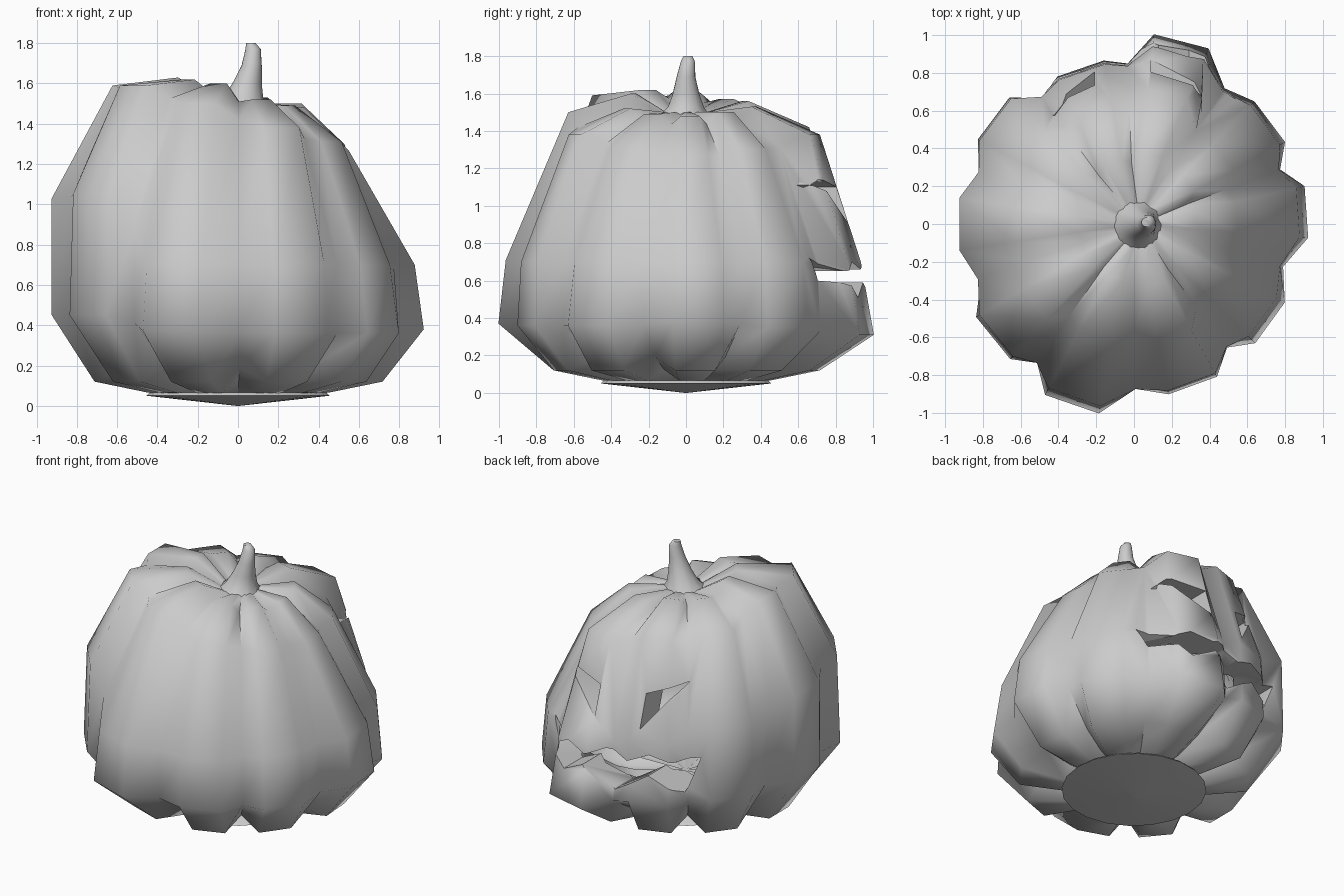
import bpy, bmesh
from math import sin, cos, radians, pi

if "Cube" in bpy.data.objects:
    bpy.data.objects.remove(bpy.data.objects["Cube"])

# Lobes: angle, then (radius, height) at belly, shoulder, crown edge, crown top
LOBES = [
    (4, .925, .38, .88, .70, .55, 1.27, .33, 1.48),
    (37, .91, .35, .88, .70, .60, 1.30, .36, 1.50),
    (75.5, 1.01, .31, .94, .70, .72, 1.38, .38, 1.53),
    (109, .88, .38, .86, .80, .67, 1.42, .34, 1.56),
    (143, .94, .44, .93, .93, .68, 1.47, .36, 1.57),
    (180, .935, .45, .935, 1.03, .63, 1.59, .30, 1.63),
    (219, .97, .45, .95, 1.05, .68, 1.59, .32, 1.62),
    (251, 1.02, .37, .98, .71, .64, 1.50, .30, 1.60),
    (290, .92, .36, .90, .70, .64, 1.38, .34, 1.52),
    (324, .90, .36, .85, .70, .58, 1.31, .32, 1.49),
]


def stations(lobe):
    v = lobe[1:]
    return [(.45, .065), (.72, .12)] + [(v[i], v[i + 1]) for i in (0, 2, 4, 6)] + [(.12, 1.50)]


def columns():
    """Two ridge columns per lobe followed by the groove to the next lobe."""
    cols = []
    for i, lobe in enumerate(LOBES):
        nxt = LOBES[(i + 1) % len(LOBES)]
        pts = stations(lobe)
        for off in (-8.5, 8.5):
            cols.append((lobe[0] + off, pts))
        end = nxt[0] + (360 if nxt[0] < lobe[0] else 0)
        depth = [.95, .83, .90, .93, .90, .90, .95]
        drop = [-.06, -.07, 0, 0, .02, .05, .01]
        groove = [((a[0] + b[0]) / 2 * d, (a[1] + b[1]) / 2 - h)
                  for a, b, d, h in zip(pts, stations(nxt), depth, drop)]
        cols.append(((lobe[0] + end) / 2, groove))
    return cols


def add_shell(bm, scale, flip):
    def place(x, y, z):
        return bm.verts.new((x * scale, y * scale, .85 + (z - .85) * scale))
    cols = columns()
    grid = []
    for a, pts in cols:
        t = radians(a)
        col = []
        for k, (r, z) in enumerate(pts):
            shift = .02 if k == 6 else 0
            col.append(place(r * cos(t) + shift, r * sin(t), z))
        grid.append(col)
    bottom, top = place(0, 0, .05), place(.02, 0, 1.49)
    faces = []
    for i, a in enumerate(grid):
        b = grid[(i + 1) % len(grid)]
        for k in range(len(a) - 1):
            faces.append((a[k], b[k], b[k + 1], a[k + 1]))
        faces.append((bottom, b[0], a[0]))
        faces.append((top, a[-1], b[-1]))
    for f in faces:
        bm.faces.new(f[::-1] if flip else f)


def to_object(bm, name):
    me = bpy.data.meshes.new(name)
    bm.to_mesh(me)
    bm.free()
    ob = bpy.data.objects.new(name, me)
    bpy.context.collection.objects.link(ob)
    return ob


def smooth(ob, angle):
    bpy.ops.object.select_all(action='DESELECT')
    ob.select_set(True)
    bpy.context.view_layer.objects.active = ob
    for m in list(ob.modifiers):
        bpy.ops.object.modifier_apply(modifier=m.name)
    bpy.ops.object.shade_smooth_by_angle(angle=radians(angle))


# Thick-walled hollow body
bm = bmesh.new()
add_shell(bm, 1.0, False)
add_shell(bm, .78, True)
body = to_object(bm, "pumpkin_body")

# Carved face openings on the +y side, outlines in x and z
EYE_LEFT = [(-.43, 1.17), (-.21, 1.09), (-.21, .87)]
EYE_RIGHT = [(.36, 1.11), (.33, 1.14), (.09, 1.10), (.09, .90)]
MOUTH = [(-.58, .72), (-.47, .46), (-.28, .57), (-.05, .43), (.13, .59), (.29, .51),
         (.40, .59), (.48, .60), (.54, .72), (.38, .65), (.28, .70), (.13, .66), (0, .71),
         (-.14, .65), (-.28, .71), (-.42, .67)]
bm = bmesh.new()
for outline in (EYE_LEFT, EYE_RIGHT, MOUTH):
    f = bm.faces.new([bm.verts.new((x, .2, z)) for x, z in outline])
    ext = bmesh.ops.extrude_face_region(bm, geom=[f], use_keep_orig=True)
    for g in ext['geom']:
        if isinstance(g, bmesh.types.BMVert):
            g.co.y = 1.3
bmesh.ops.recalc_face_normals(bm, faces=bm.faces)
cutter = to_object(bm, "face_cutter")
cutter.hide_render = True

mod = body.modifiers.new("carve", 'BOOLEAN')
mod.object = cutter
mod.operation = 'DIFFERENCE'
mod.solver = 'EXACT'
smooth(body, 60)
bpy.data.objects.remove(cutter)


def lathe(name, profile, n, angle):
    """Rings of (centre x, centre y, z, radius, scallop depth), capped at both ends."""
    bm = bmesh.new()
    rings = []
    for cx, cy, z, r, s in profile:
        ring = []
        for i in range(n):
            t = 2 * pi * i / n
            rr = r * (1 - s * (i % 2))
            ring.append(bm.verts.new((cx + rr * cos(t), cy + rr * sin(t), z)))
        rings.append(ring)
    for a, b in zip(rings, rings[1:]):
        for i in range(n):
            j = (i + 1) % n
            bm.faces.new((a[i], a[j], b[j], b[i]))
    bm.faces.new(rings[-1])
    bm.faces.new(rings[0][::-1])
    smooth(to_object(bm, name), angle)


# Curved stem with a scalloped foot
lathe("stem", [(.015, -.01, 1.485, .14, .12), (.025, 0, 1.53, .10, .06),
               (.045, 0, 1.60, .073, .03), (.068, 0, 1.69, .05, 0),
               (.075, .01, 1.77, .038, 0), (.064, .01, 1.80, .024, 0)], 20, 60)

# Shallow cone base plate under the lobes
lathe("base_plate", [(0, 0, 0, .01, 0), (0, 0, .05, .455, 0), (0, 0, .065, .44, 0)], 20, 60)
